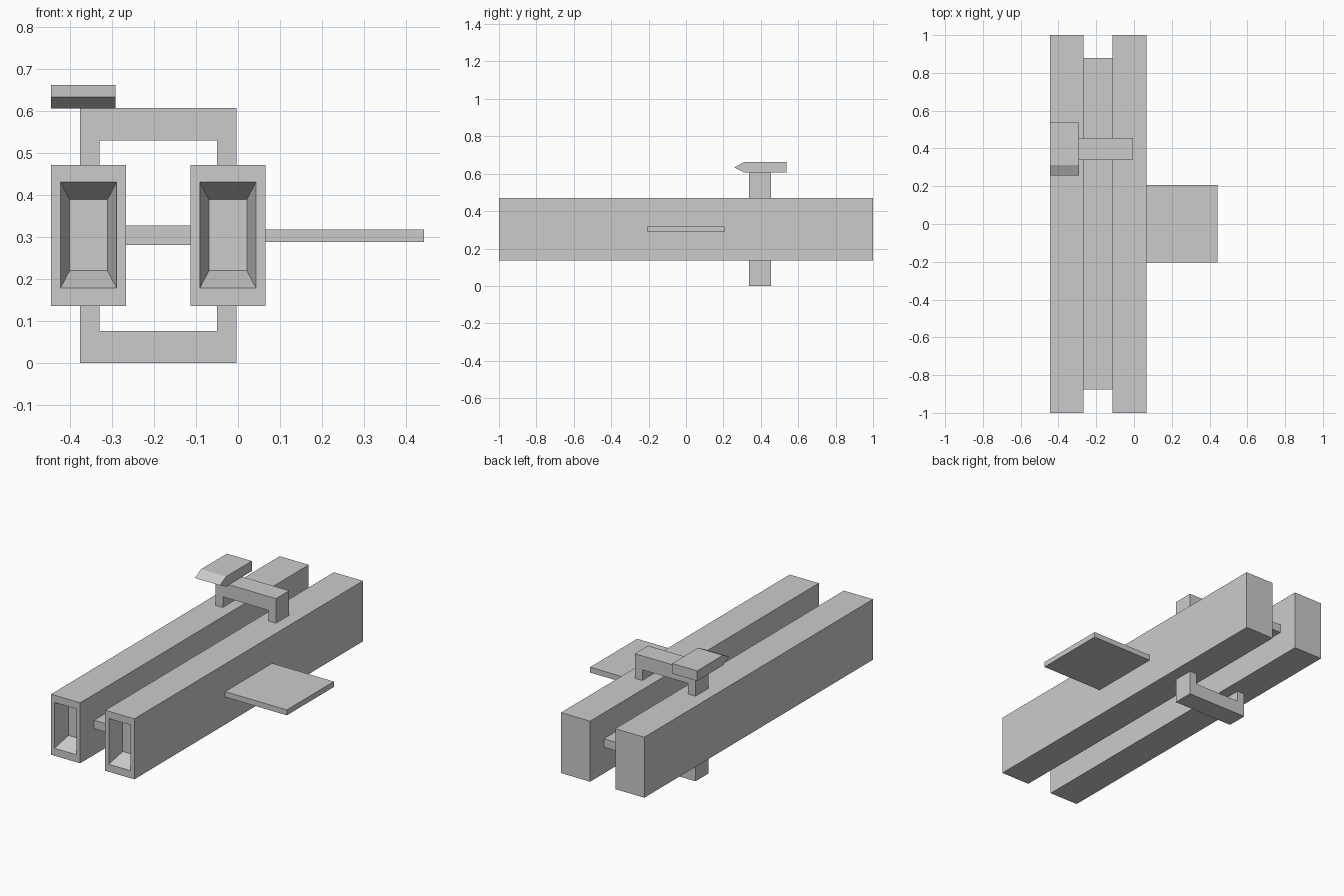
import bpy, bmesh

if "Cube" in bpy.data.objects:
    bpy.data.objects.remove(bpy.data.objects["Cube"])


def finish(name, bm):
    bmesh.ops.recalc_face_normals(bm, faces=bm.faces)
    mesh = bpy.data.meshes.new(name)
    bm.to_mesh(mesh)
    bm.free()
    obj = bpy.data.objects.new(name, mesh)
    bpy.context.collection.objects.link(obj)
    return obj


def box_mesh(x, y, z):
    bm = bmesh.new()
    bmesh.ops.create_cube(bm, size=1)
    for v in bm.verts:
        for i, (lo, hi) in enumerate((x, y, z)):
            v.co[i] = hi if v.co[i] > 0 else lo
    return bm


def prism(name, profile, axis, lo, hi):
    """Extrude a 2D outline along axis 0 (outline in yz) or 1 (outline in xz)."""
    bm = bmesh.new()
    verts = [bm.verts.new((lo, a, b) if axis == 0 else (a, lo, b)) for a, b in profile]
    face = bm.faces.new(verts)
    ext = bmesh.ops.extrude_face_region(bm, geom=[face])["geom"]
    for v in ext:
        if isinstance(v, bmesh.types.BMVert):
            v.co[axis] = hi
    return finish(name, bm)


# Barrels with a tapered recess in the front end
def barrel(name, x0, x1):
    bm = box_mesh((x0, x1), (-1, 1), (0.136, 0.471))
    cx = (x0 + x1) / 2
    front = min(bm.faces, key=lambda f: f.calc_center_median().y)

    def inset(half_width, z0, z1, y):
        bmesh.ops.inset_individual(bm, faces=[front], thickness=0.01)
        mid_z = front.calc_center_median().z
        for v in front.verts:
            v.co = (cx + (half_width if v.co.x > cx else -half_width),
                    y, z1 if v.co.z > mid_z else z0)

    inset(0.067, 0.178, 0.431, -1)
    inset(0.045, 0.220, 0.389, -0.91)
    return finish(name, bm)


barrel("left_barrel", -0.445, -0.267)
barrel("right_barrel", -0.113, 0.065)

# Web between the barrels and the side plate
finish("connecting_web", box_mesh((-0.267, -0.113), (-0.877, 0.88), (0.281, 0.328)))
finish("side_plate", box_mesh((0.065, 0.443), (-0.205, 0.206), (0.288, 0.318)))

# U-shaped brackets above and below
for name, root, inner, outer in (("top_bracket", 0.471, 0.53, 0.607),
                                 ("bottom_bracket", 0.136, 0.076, 0.0)):
    prism(name, [(-0.376, root), (-0.376, outer), (-0.004, outer), (-0.004, root),
                 (-0.05, root), (-0.05, inner), (-0.33, inner), (-0.33, root)],
          1, 0.338, 0.454)

# Pointed block on top of the bracket
prism("pointed_block", [(0.258, 0.634), (0.312, 0.662), (0.538, 0.662),
                        (0.538, 0.606), (0.312, 0.606)], 0, -0.445, -0.292)
